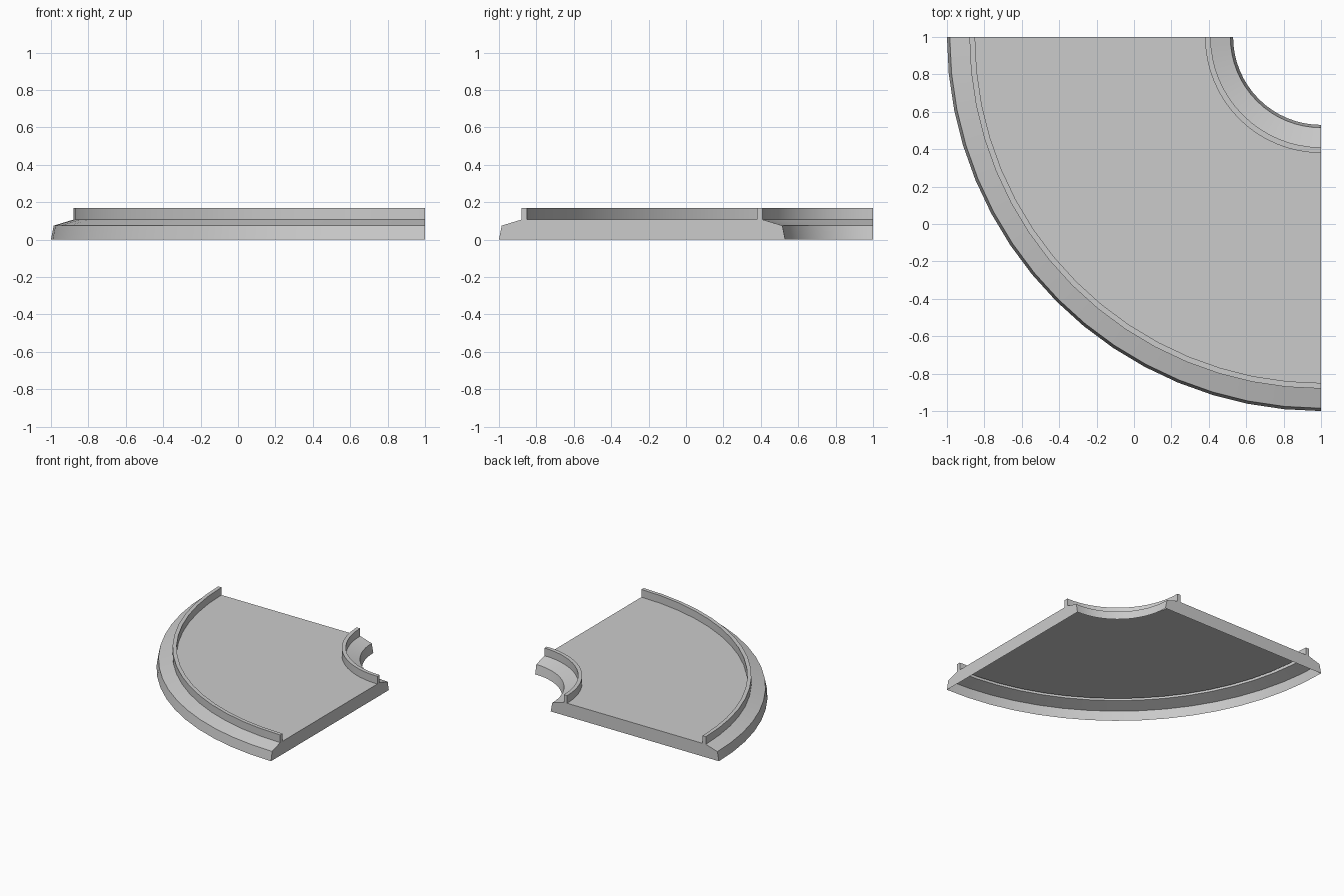
import bpy, bmesh
from math import pi, cos, sin, radians

if "Cube" in bpy.data.objects:
    bpy.data.objects.remove(bpy.data.objects["Cube"])

CENTRE = (1.0, 1.0)   # bend centre
SEGMENTS = 16         # steps over the quarter turn

# Cross-section (radius, height), from outer foot over both kerbs to inner foot
outer = [(2.0, 0.0), (1.985, 0.075), (1.88, 0.107), (1.88, 0.17), (1.85, 0.17), (1.85, 0.107)]
MID = (2.0 + 0.47) / 2
profile = outer + [(2 * MID - r, z) for r, z in reversed(outer)]

bm = bmesh.new()
rings = []
for s in range(SEGMENTS + 1):
    a = pi + (pi / 2) * s / SEGMENTS
    rings.append([bm.verts.new((CENTRE[0] + r * cos(a), CENTRE[1] + r * sin(a), z))
                  for r, z in profile])

# Swept shell, open underneath
for r0, r1 in zip(rings, rings[1:]):
    for i in range(len(profile) - 1):
        bm.faces.new((r0[i], r1[i], r1[i + 1], r0[i + 1]))

# Flat end walls
bm.faces.new(rings[0])
bm.faces.new(rings[-1][::-1])
bm.normal_update()

mesh = bpy.data.meshes.new("curved_track")
bm.to_mesh(mesh)
bm.free()
track = bpy.data.objects.new("curved_track", mesh)
bpy.context.collection.objects.link(track)

# Smooth bends, crisp profile edges
bpy.context.view_layer.objects.active = track
track.select_set(True)
bpy.ops.object.shade_smooth_by_angle(angle=radians(12))
